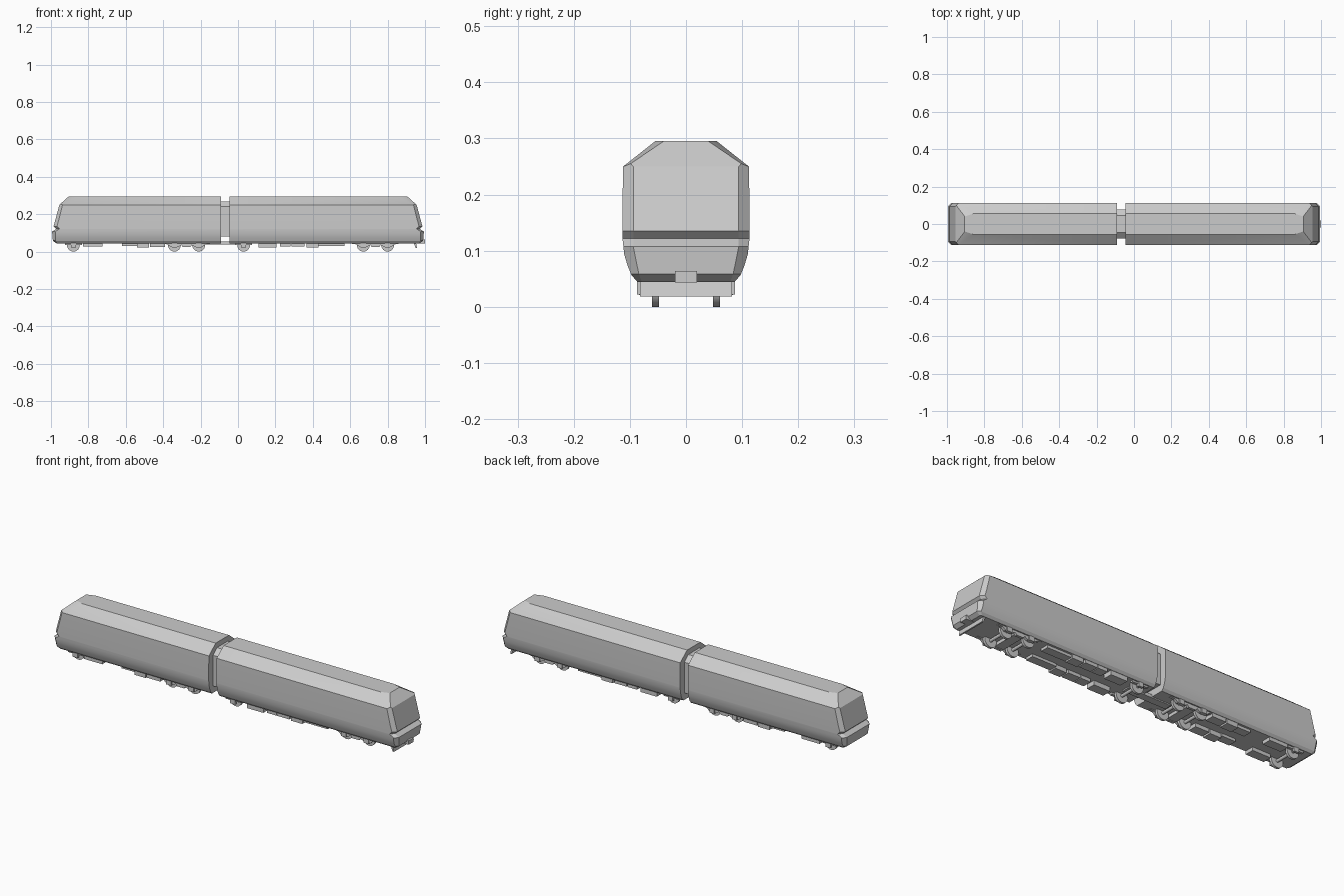
import bpy, bmesh, math
from mathutils import Vector

if "Cube" in bpy.data.objects:
    bpy.data.objects.remove(bpy.data.objects["Cube"])


def finish(bm, name, smooth=None):
    bmesh.ops.recalc_face_normals(bm, faces=bm.faces[:])
    me = bpy.data.meshes.new(name)
    bm.to_mesh(me)
    bm.free()
    ob = bpy.data.objects.new(name, me)
    bpy.context.collection.objects.link(ob)
    if smooth:
        bpy.ops.object.select_all(action='DESELECT')
        ob.select_set(True)
        bpy.context.view_layer.objects.active = ob
        bpy.ops.object.shade_smooth_by_angle(angle=math.radians(smooth))
    return ob


def prism(points, offset):
    """Extrude a closed loop of 3D points along an offset."""
    bm = bmesh.new()
    face = bm.faces.new([bm.verts.new(p) for p in points])
    new = bmesh.ops.extrude_face_region(bm, geom=[face], use_keep_orig=True)
    verts = [g for g in new['geom'] if isinstance(g, bmesh.types.BMVert)]
    bmesh.ops.translate(bm, verts=verts, vec=offset)
    return bm


def box(name, x0, x1, y0, y1, z0, z1, both=False):
    for s in ((1, -1) if both else (1,)):
        pts = [(x0, s*y0, z0), (x1, s*y0, z0), (x1, s*y0, z1), (x0, s*y0, z1)]
        finish(prism(pts, (0, s*(y1 - y0), 0)), name)


def cut(bm, co, no):
    """Slice off everything beyond a plane and cap the opening."""
    geom = bm.verts[:] + bm.edges[:] + bm.faces[:]
    bmesh.ops.bisect_plane(bm, geom=geom, plane_co=co, plane_no=no, dist=1e-6, clear_outer=True)
    edges = [e for e in bm.edges if e.is_boundary]
    if edges:
        bmesh.ops.holes_fill(bm, edges=edges, sides=0)


def cut3(bm, a, b, c):
    """Plane through three points, always facing away from the car middle."""
    a, b, c = Vector(a), Vector(b), Vector(c)
    n = (b - a).cross(c - a).normalized()
    if n.dot(a - Vector((0.4, 0, 0.125))) < 0:
        n = -n
    cut(bm, a, n)


HALF = [(0.055, 0.295), (0.112, 0.25), (0.1135, 0.17), (0.113, 0.12),
        (0.110, 0.093), (0.104, 0.073), (0.097, 0.056), (0.086, 0.044)]
SECTION = HALF + [(-y, z) for y, z in reversed(HALF)]
SPLIT = 0.122
UPPER = [(0.905, 0.295), (0.955, 0.25), (0.986, 0.135), (0.972, SPLIT)]
LOWER = [(0.972, SPLIT), (0.994, 0.107), (0.990, 0.058), (0.968, 0.042)]
WIDTH = {0.107: 0.094, 0.058: 0.084, 0.042: 0.078}


def shell(name, inner, sign, nose, top):
    bm = prism([(inner, y, z) for y, z in SECTION], (1.03 - inner, 0, 0))
    cut(bm, (0, 0, SPLIT), (0, 0, -1 if top else 1))
    for i, ((xa, za), (xb, zb)) in enumerate(zip(nose, nose[1:])):
        cut3(bm, (xa, 0, za), (xb, 0, zb), (xa, 0.1, za))
        for s in (1, -1):
            if top and i == 0:      # roof corner facet
                cut3(bm, (0.86, s*0.055, 0.295), (0.905, s*0.04, 0.295), (0.94, s*0.111, 0.25))
            else:                   # chamfered nose corner
                ya, yb = WIDTH.get(za, 0.094), WIDTH.get(zb, 0.094)
                cut3(bm, (xa, s*ya, za), (xb, s*yb, zb), (xa - 0.017, s*(ya + 0.018), za))
    for v in bm.verts:
        v.co.x *= sign
    finish(bm, name, 20)


# Two car bodies, each with an upper shell and a lower shell
for side, inner, sign in (("right", -0.045, 1), ("left", 0.09, -1)):
    shell(side + "_car_upper", inner, sign, UPPER, True)
    shell(side + "_car_lower", inner, sign, LOWER, False)

# Gangway between the cars
gang = [(0.045, 0.268), (0.077, 0.24), (0.077, 0.08), (-0.077, 0.08), (-0.077, 0.24), (-0.045, 0.268)]
finish(prism([(-0.1, y, z) for y, z in gang], (0.065, 0, 0)), "gangway")
box("drawbar", -0.2, 0.05, -0.02, 0.02, 0.038, 0.055)

# Front coupler and plough
box("coupler", 0.95, 1.0, -0.02, 0.02, 0.043, 0.064)
plough = [(0.94, 0.045), (0.952, 0.045), (0.958, 0.018), (0.95, 0.018)]
finish(prism([(x, -0.082, z) for x, z in plough], (0, 0.164, 0)), "plough")

# Wheels and axles
for x in (-0.88, -0.34, -0.21, 0.03, 0.67, 0.80):
    for name, y, r, w in (("wheel", 0.0545, 0.034, 0.013), ("wheel", -0.0545, 0.034, 0.013),
                          ("axle", 0, 0.008, 0.14)):
        bpy.ops.mesh.primitive_cylinder_add(vertices=24, radius=r, depth=w, location=(x, y, 0.034),
                                            rotation=(math.pi/2, 0, 0))
        bpy.context.object.name = name
        bpy.ops.object.shade_smooth_by_angle(angle=math.radians(40))

# Two-axle bogies: wavy side frames with axle boxes and a cross beam
WAVE = [(-0.125, 0.05), (-0.125, 0.042), (-0.1, 0.038), (-0.085, 0.025), (-0.045, 0.025),
        (-0.028, 0.035), (-0.02, 0.024), (0.02, 0.024), (0.028, 0.035), (0.045, 0.025),
        (0.085, 0.025), (0.1, 0.038), (0.125, 0.042), (0.125, 0.05)]
for cx in (-0.275, 0.735):
    for y in (0.066, -0.08):
        finish(prism([(cx + x, y, z) for x, z in WAVE], (0, 0.014, 0)), "bogie_frame")
    for x in (cx - 0.065, cx + 0.065):
        box("axle_box", x - 0.014, x + 0.014, 0.075, 0.087, 0.022, 0.046, True)
    box("bogie_beam", cx - 0.025, cx + 0.025, -0.07, 0.07, 0.028, 0.05)

# Single-axle trucks
for cx in (-0.88, 0.03):
    box("truck_frame", cx - 0.045, cx + 0.045, 0.066, 0.08, 0.035, 0.05, True)
    box("axle_box", cx - 0.014, cx + 0.014, 0.075, 0.087, 0.022, 0.046, True)

# Underfloor equipment: x range and bottom height, mirrored on both sides
for x0, x1, z0 in ((-0.83, -0.725, 0.026), (-0.54, -0.475, 0.021), (-0.47, -0.39, 0.025),
                   (0.11, 0.205, 0.021), (0.225, 0.28, 0.027), (0.285, 0.355, 0.027),
                   (0.365, 0.43, 0.023)):
    box("equipment_box", x0, x1, 0.035, 0.084, z0, 0.064, True)
for x0, x1 in ((-0.62, -0.54), (0.43, 0.57)):
    box("floor_tray", x0, x1, 0.03, 0.075, 0.03, 0.046, True)
